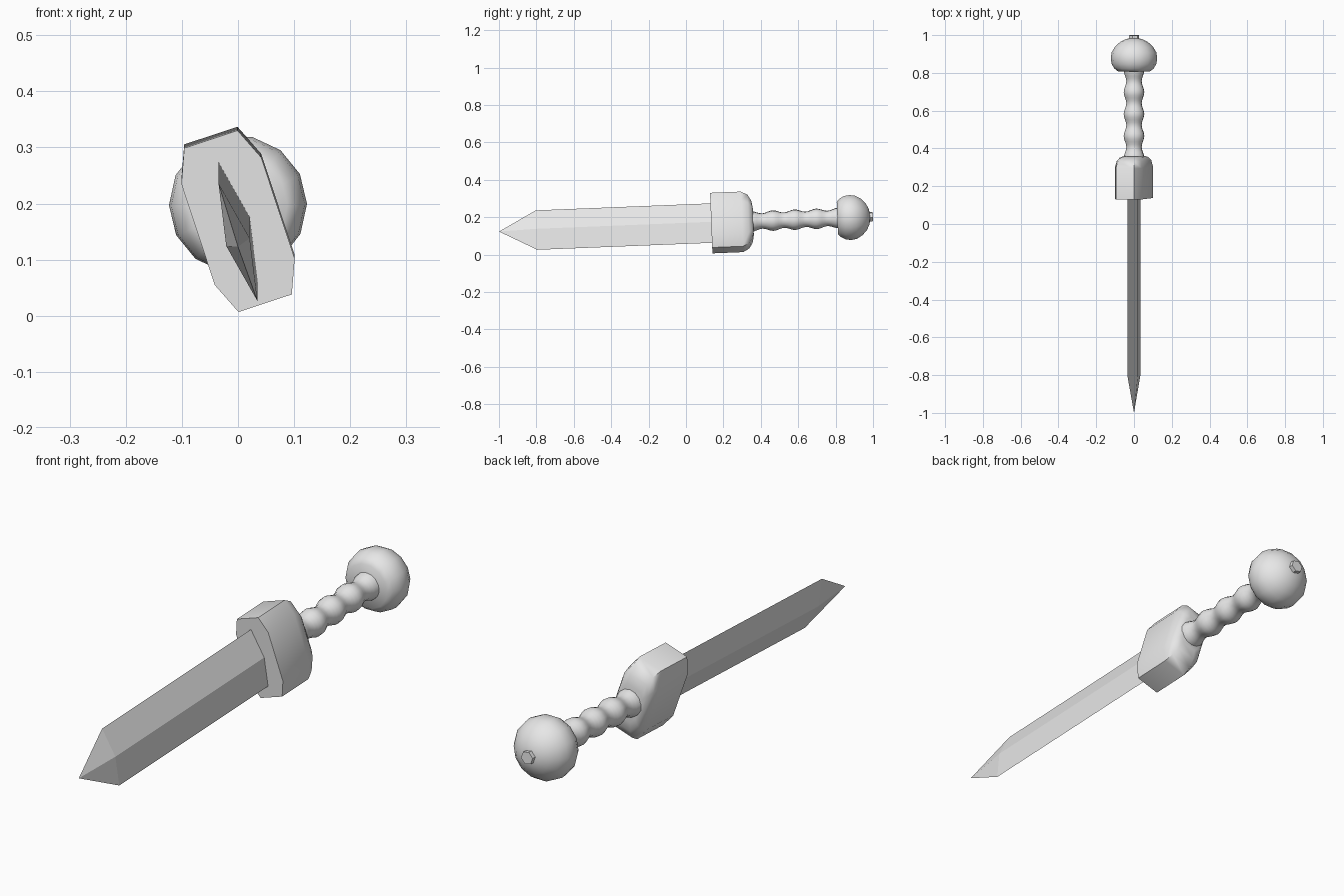
import bpy
import bmesh
from math import sin, cos, pi, radians
from mathutils import Matrix

cube = bpy.data.objects.get("Cube")
if cube:
    bpy.data.objects.remove(cube, do_unlink=True)

steel = bpy.data.materials.new("light_grey_metal")
steel.use_nodes = True
GREY = (0.8, 0.8, 0.8, 1.0)
steel.diffuse_color = GREY
steel.node_tree.nodes["Principled BSDF"].inputs["Base Color"].default_value = GREY

# The whole sword lies along y, rolled on its length and slightly pitched
POSE = (Matrix.Translation((0, 0, 0.163))
        @ Matrix.Rotation(0.04, 4, 'X')
        @ Matrix.Rotation(radians(-18.3), 4, 'Y'))


def loft(name, section, stations, smooth=None):
    """Sweep an (x, z) section along y; stations are (y, x scale, z scale)."""
    bm = bmesh.new()
    n = len(section)
    rings = [[bm.verts.new((x * sx, y, z * sz)) for x, z in section]
             for y, sx, sz in stations]
    for a, b in zip(rings, rings[1:]):
        for i in range(n):
            j = (i + 1) % n
            bm.faces.new((a[i], a[j], b[j], b[i]))
    bm.faces.new(rings[0])
    bm.faces.new(rings[-1])
    bmesh.ops.remove_doubles(bm, verts=bm.verts, dist=0.0001)
    bmesh.ops.recalc_face_normals(bm, faces=bm.faces)
    mesh = bpy.data.meshes.new(name)
    bm.to_mesh(mesh)
    bm.free()
    mesh.materials.append(steel)
    obj = bpy.data.objects.new(name, mesh)
    bpy.context.collection.objects.link(obj)
    obj.matrix_world = POSE
    if smooth:
        bpy.ops.object.select_all(action='DESELECT')
        obj.select_set(True)
        bpy.context.view_layer.objects.active = obj
        bpy.ops.object.shade_smooth_by_angle(angle=radians(smooth))
    return obj


def circle(sides, turn=0.0):
    return [(cos(2 * pi * i / sides + turn), sin(2 * pi * i / sides + turn))
            for i in range(sides)]


def lathe(name, sides, profile, turn=0.0, smooth=None):
    return loft(name, circle(sides, turn), [(y, r, r) for y, r in profile], smooth)


# Blade: diamond section running into a point
loft("blade", [(0.022, 0), (0, 0.111), (-0.022, 0), (0, -0.111)],
     [(-1.0, 0.002, 0.002), (-0.8, 1, 1), (0.18, 1, 1)])

# Guard: long octagon, flat towards the blade, rounded towards the grip
half = [(0.075, -0.095), (0.075, 0.095), (0.05, 0.154)]
guard_section = half + [(-x, z) for x, z in reversed(half)] + [(-0.05, -0.154), (0.05, -0.154)]
loft("guard", guard_section,
     [(0.135, 1, 1), (0.30, 1, 1), (0.335, 0.92, 0.88),
      (0.353, 0.78, 0.68), (0.36, 0.6, 0.45)], smooth=50)

# Grip: evenly spaced swells with flared ends
steps = 32
grip = [(0.35 + 0.465 * i / steps, 0.048 + 0.007 * cos(2 * pi * 4 * i / steps))
        for i in range(steps + 1)]
lathe("grip", 14, grip, smooth=60)

# Pommel: flattened ball with a flat front
lathe("pommel", 14,
      [(0.81, 0.088), (0.825, 0.105), (0.85, 0.119), (0.88, 0.123), (0.91, 0.118),
       (0.94, 0.1), (0.965, 0.073), (0.98, 0.042), (0.985, 0.015)],
      turn=radians(8), smooth=50)

# Small hexagonal nut on the end
lathe("end_nut", 6, [(0.97, 0.026), (1.0, 0.026)], turn=pi / 2)
